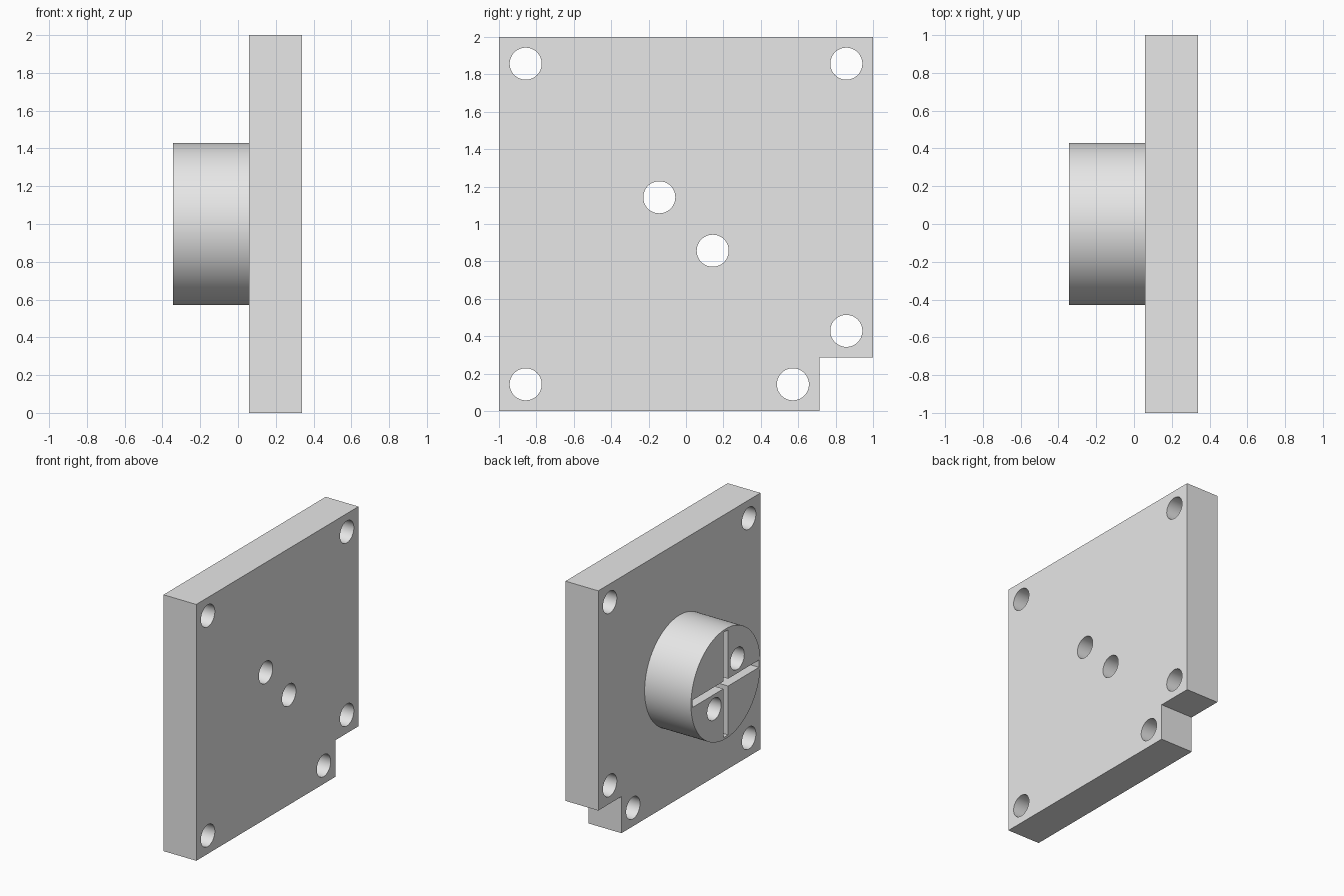
import bpy, bmesh, math
from mathutils import Matrix, Vector

if "Cube" in bpy.data.objects:
    bpy.data.objects.remove(bpy.data.objects["Cube"], do_unlink=True)

U = 1 / 7                       # design module
BACK, FACE, TIP = 0.34, 0.057, -0.343
BOSS_R, HOLE_R = 3 * U, 0.6 * U
SLOT_W, SLOT_L, SLOT_D = 0.057, 0.82, 0.11

grey = bpy.data.materials.new("plain grey")
grey.use_nodes = True
grey.diffuse_color = (0.8, 0.8, 0.8, 1)
grey.node_tree.nodes["Principled BSDF"].inputs["Base Color"].default_value = (0.8, 0.8, 0.8, 1)


def finish(name, bm):
    bmesh.ops.recalc_face_normals(bm, faces=bm.faces)
    mesh = bpy.data.meshes.new(name)
    bm.to_mesh(mesh)
    bm.free()
    mesh.materials.append(grey)
    obj = bpy.data.objects.new(name, mesh)
    bpy.context.collection.objects.link(obj)
    return obj


def rod(name, x0, x1, y, z, radius, sides):
    """Cylinder lying along x."""
    bm = bmesh.new()
    place = Matrix.Translation(((x0 + x1) / 2, y, z)) @ Matrix.Rotation(math.pi / 2, 4, "Y")
    bmesh.ops.create_cone(bm, cap_ends=True, segments=sides, radius1=radius,
                          radius2=radius, depth=x1 - x0, matrix=place)
    return finish(name, bm)


def block(name, centre, size):
    bm = bmesh.new()
    bmesh.ops.create_cube(bm, size=1, matrix=Matrix.Translation(centre) @ Matrix.Diagonal((*size, 1)))
    return finish(name, bm)


def combine(target, tool, operation):
    tool.hide_render = True
    mod = target.modifiers.new(operation.lower(), "BOOLEAN")
    mod.operation, mod.solver, mod.object = operation, "EXACT", tool
    bpy.context.view_layer.objects.active = target
    bpy.ops.object.modifier_apply(modifier=mod.name)
    bpy.data.objects.remove(tool, do_unlink=True)


# Square plate with one notched corner
bm = bmesh.new()
outline = [(-1, 0), (5 * U, 0), (5 * U, 2 * U), (1, 2 * U), (1, 2), (-1, 2)]
face = bm.faces.new([bm.verts.new((FACE, y, z)) for y, z in outline])
moved = bmesh.ops.extrude_face_region(bm, geom=[face])["geom"]
bmesh.ops.translate(bm, vec=Vector((BACK - FACE, 0, 0)),
                    verts=[g for g in moved if isinstance(g, bmesh.types.BMVert)])
plate = finish("plate_with_boss", bm)

# Round boss, sunk slightly into the plate for a clean union
combine(plate, rod("boss", TIP, FACE + 0.1, 0, 1, BOSS_R, 128), "UNION")

# Crossed slots in the boss end
for name, sy, sz in (("slot_flat", SLOT_L, SLOT_W), ("slot_upright", SLOT_W, SLOT_L)):
    combine(plate, block(name, (TIP, 0, 1), (2 * SLOT_D, sy, sz)), "DIFFERENCE")

# Through holes: corners, either side of the notch, and two in the boss
holes = [(-6, 1), (-6, 13), (6, 13), (6, 3), (4, 1), (-1, 8), (1, 6)]
for y, z in holes:
    combine(plate, rod("hole", -0.6, 0.6, y * U, z * U, HOLE_R, 48), "DIFFERENCE")

# Smooth round walls, crisp edges
bpy.ops.object.select_all(action="DESELECT")
plate.select_set(True)
bpy.context.view_layer.objects.active = plate
bpy.ops.object.shade_smooth_by_angle(angle=math.radians(30))
